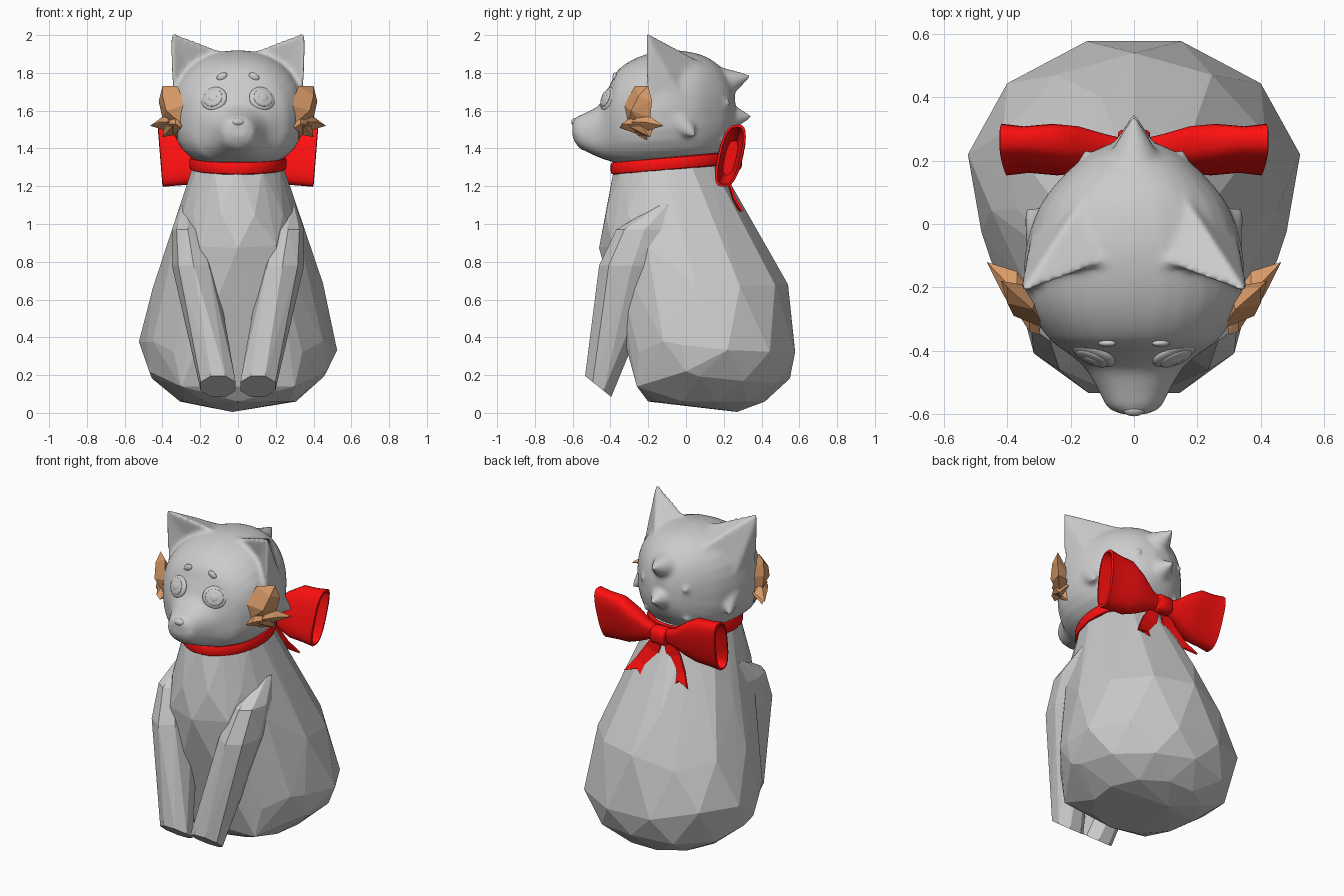
import bpy, bmesh, math, random
from mathutils import Vector, Matrix
from mathutils.bvhtree import BVHTree

if "Cube" in bpy.data.objects:
    bpy.data.objects.remove(bpy.data.objects["Cube"])

random.seed(4)


def material(name, rgb):
    m = bpy.data.materials.new(name)
    m.diffuse_color = (*rgb, 1)
    m.use_nodes = True
    m.node_tree.nodes["Principled BSDF"].inputs["Base Color"].default_value = m.diffuse_color
    return m


RED = material("red_ribbon", (1.0, 0.005, 0.005))
TAN = material("tan_fur", (0.70, 0.33, 0.14))


def finish(name, bm, mat=None, smooth=False, mirror=False):
    bmesh.ops.recalc_face_normals(bm, faces=bm.faces[:])
    for f in bm.faces:
        f.smooth = smooth
    me = bpy.data.meshes.new(name)
    bm.to_mesh(me)
    bm.free()
    ob = bpy.data.objects.new(name, me)
    bpy.context.collection.objects.link(ob)
    if mat:
        me.materials.append(mat)
    if mirror:
        ob.modifiers.new("mirror", 'MIRROR').use_mirror_merge = False
    return ob


def hull(bm, pts):
    vs = [bm.verts.new(p) for p in pts]
    r = bmesh.ops.convex_hull(bm, input=vs)
    dead = {v for v in r["geom_interior"] + r["geom_unused"] if isinstance(v, bmesh.types.BMVert)}
    bmesh.ops.delete(bm, geom=list(dead), context='VERTS')


def loft(bm, rings, closed=False):
    rows = [[bm.verts.new(p) for p in r] for r in rings]
    n = len(rows[0])
    pairs = list(zip(rows, rows[1:] + rows[:1])) if closed else list(zip(rows, rows[1:]))
    for a, b in pairs:
        for i in range(n):
            bm.faces.new((a[i], a[(i + 1) % n], b[(i + 1) % n], b[i]))
    if not closed:
        bm.faces.new(rows[0])
        bm.faces.new(rows[-1])


def oval(n, start=0.0, power=2.0):
    out = []
    for i in range(n):
        a = 2 * math.pi * (i + start) / n
        c, s = math.cos(a), math.sin(a)
        out.append((math.copysign(abs(c) ** (2 / power), c), math.copysign(abs(s) ** (2 / power), s)))
    return out


def smooth_rows(rows, n=4):
    # Catmull-Rom subdivision of a list of number tuples
    v = [Vector(r) for r in rows]
    v = [v[0]] + v + [v[-1]]
    out = []
    for a, b, c, d in zip(v, v[1:], v[2:], v[3:]):
        for i in range(n):
            t = i / n
            out.append(0.5 * (2 * b + (c - a) * t + (2 * a - 5 * b + 4 * c - d) * t * t
                              + (3 * b - a - 3 * c + d) * t ** 3))
    return out + [v[-1]]


def ball(bm, loc, size, rot=None, seg=20):
    m = Matrix.Translation(loc) @ (rot or Matrix()) @ Matrix.Diagonal((*size, 1))
    bmesh.ops.create_uvsphere(bm, u_segments=seg, v_segments=seg // 2, radius=1, matrix=m)


def spike(bm, base, tip, r):
    d = Vector(tip) - Vector(base)
    m = Matrix.Translation((Vector(base) + Vector(tip)) / 2) @ d.to_track_quat('Z', 'Y').to_matrix().to_4x4()
    bmesh.ops.create_cone(bm, cap_ends=True, segments=12, radius1=r, radius2=0.004, depth=d.length, matrix=m)


# body: faceted pear, rings of z, front y, back y, half width
bm = bmesh.new()
pts = [(-0.03, 0.27, 0.005)]
for k, (z, f, b, w) in enumerate([
        (0.06, -0.2, 0.43, 0.31), (0.19, -0.29, 0.55, 0.46), (0.35, -0.28, 0.595, 0.53),
        (0.65, -0.33, 0.54, 0.455), (0.88, -0.46, 0.42, 0.37), (1.05, -0.44, 0.32, 0.315),
        (1.3, -0.38, 0.17, 0.24), (1.4, -0.34, 0.13, 0.21)]):
    for c, s in oval(11, 0.25 + 0.5 * (k % 2)):
        j = random.uniform(-0.04, 0.04) if 0 < k < 5 else 0
        pts.append((w * c, (f + b) / 2 + (b - f) / 2 * s, z + j))
# haunch corners
for s in (-1, 1):
    pts += [(s * 0.34, -0.25, 0.32), (s * 0.45, -0.12, 0.38), (s * 0.3, -0.26, 0.14), (s * 0.47, 0.0, 0.22)]
hull(bm, pts)
finish("body", bm)

# front legs: cx, cy, cz, half width, half depth, slope of the section
bm = bmesh.new()
pts = []
for cx, cy, cz, hx, hy, sl in [(0.105, -0.465, 0.14, 0.1, 0.075, -0.8), (0.235, -0.285, 0.78, 0.115, 0.175, 0.0),
                               (0.265, -0.22, 0.97, 0.085, 0.15, 0.0), (0.27, -0.1, 1.10, 0.035, 0.05, 0.0)]:
    for c, s in oval(8, 0.0 if cz > 0.5 else 0.5):
        pts.append((cx + hx * c, cy + hy * s, cz + sl * hy * s))
hull(bm, pts)
finish("front_leg", bm, mirror=True)

# head: skull rings along y (y, top, bottom, half width), fused with ears and fur
bm = bmesh.new()
rings = []
section = [u if u[1] > 0 else v for u, v in zip(oval(28, 0, 2.2), oval(28, 0, 2.8))]
for y, t, b, w in smooth_rows([
        (-0.60, 1.55, 1.46, 0.045), (-0.575, 1.57, 1.415, 0.085), (-0.52, 1.595, 1.38, 0.115),
        (-0.455, 1.635, 1.35, 0.155), (-0.41, 1.72, 1.335, 0.205), (-0.36, 1.815, 1.32, 0.27),
        (-0.25, 1.885, 1.305, 0.335), (-0.1, 1.92, 1.305, 0.345), (0.05, 1.905, 1.32, 0.30),
        (0.15, 1.86, 1.36, 0.225), (0.22, 1.78, 1.44, 0.145), (0.26, 1.68, 1.52, 0.06)]):
    rings.append([(w * c, y, (t + b) / 2 + (t - b) / 2 * s) for c, s in section])
loft(bm, rings)
for s in (-1, 1):
    # ear: broad hollow-fronted pyramid running back into the crown
    tip, inner, outer, side, back, dent = [bm.verts.new((s * x, y, z)) for x, y, z in [
        (0.36, -0.22, 2.02), (0.06, -0.11, 1.905), (0.345, -0.215, 1.66), (0.325, -0.03, 1.68),
        (0.12, 0.15, 1.82), (0.25, -0.15, 1.81)]]
    for f in [(tip, inner, dent), (tip, dent, outer), (tip, outer, side), (tip, side, back), (tip, back, inner),
              (inner, back, side), (inner, side, outer), (inner, outer, dent)]:
        bm.faces.new(f)
    ball(bm, (s * 0.045, -0.545, 1.48), (0.055, 0.052, 0.04))
    spike(bm, (s * 0.25, -0.05, 1.55), (s * 0.345, 0.05, 1.465), 0.11)
    spike(bm, (s * 0.09, 0.08, 1.64), (s * 0.16, 0.24, 1.64), 0.13)
    spike(bm, (s * 0.09, 0.06, 1.47), (s * 0.15, 0.215, 1.44), 0.12)
ball(bm, (0, -0.54, 1.42), (0.05, 0.035, 0.03))
spike(bm, (0, 0.10, 1.72), (0, 0.345, 1.785), 0.15)
spike(bm, (0, 0.12, 1.56), (0, 0.35, 1.57), 0.15)
head = finish("head", bm, smooth=True)
rm = head.modifiers.new("fuse", 'REMESH')
rm.mode = 'VOXEL'
rm.voxel_size = 0.012
rm.use_smooth_shade = True
sm = head.modifiers.new("soften", 'SMOOTH')
sm.factor = 0.5
sm.iterations = 9

# face parts are set on the head surface
bpy.context.view_layer.update()
skin = BVHTree.FromObject(head, bpy.context.evaluated_depsgraph_get())


def on_face(x, z):
    loc = skin.ray_cast(Vector((x, -2, z)), Vector((0, 1, 0)))[0]
    return loc if loc else Vector((x, -0.4, z))


bm = bmesh.new()
p = on_face(0.13, 1.665)
turn = Matrix.Rotation(0.4, 4, 'Z') @ Matrix.Rotation(-0.35, 4, 'X')
out = turn.to_3x3() @ Vector((0, -1, 0))
for r, d, o in [(0.074, 0.022, -0.006), (0.054, 0.010, 0.010), (0.025, 0.006, 0.017)]:
    ball(bm, p + out * o, (r, d, r * 0.9), turn, 24)
finish("eye", bm, smooth=True, mirror=True)

bm = bmesh.new()
ball(bm, on_face(0.085, 1.78), (0.03, 0.012, 0.02), Matrix.Rotation(0.5, 4, 'Y'))
finish("brow_spot", bm, smooth=True, mirror=True)

bm = bmesh.new()
ball(bm, on_face(0, 1.54) + Vector((0, 0.014, 0)), (0.036, 0.022, 0.022))
finish("nose", bm, smooth=True)

# cheek tufts: one leaf block and faceted fur points
bm = bmesh.new()
hull(bm, [(0.28, -0.33, 1.63), (0.32, -0.27, 1.73), (0.40, -0.20, 1.73), (0.42, -0.18, 1.65), (0.40, -0.19, 1.56),
          (0.36, -0.20, 1.49), (0.29, -0.31, 1.52), (0.38, -0.29, 1.60), (0.40, -0.25, 1.68), (0.30, -0.2, 1.6)])
for tip, base in [((0.465, -0.12, 1.52), (0.37, -0.22, 1.54)), ((0.40, -0.19, 1.46), (0.345, -0.24, 1.52)),
                  ((0.31, -0.20, 1.43), (0.33, -0.25, 1.52)), ((0.30, -0.35, 1.51), (0.33, -0.27, 1.53))]:
    b = Vector(base)
    hull(bm, [tip] + [b + Vector((0.045 * dx, 0.07 * dy, 0.05 * dz)) for dx, dy, dz in
                      [(1, 0, 0), (-1, 0, 0), (0, 1, 0), (0, -1, 0), (0, 0, 1), (0, 0, -1)]])
finish("cheek_tuft", bm, TAN, mirror=True)

# collar: tilted band swept round the neck
bm = bmesh.new()
rings = []
for c, s in oval(48):
    rings.append([((0.238 + 0.02 * u) * c, -0.09 + (0.29 + 0.02 * u) * s, 1.32 + 0.025 * s + 0.034 * v)
                  for u, v in oval(10, 0.5, 3)])
loft(bm, rings, closed=True)
finish("collar", bm, RED, smooth=True)

# bow loops: puffed sleeves with hollow ends (x, z, half depth, half height)
bm = bmesh.new()
rings = []
for x, z, ry, rz in [(0.02, 1.33, 0.03, 0.04), (0.09, 1.335, 0.045, 0.06), (0.17, 1.35, 0.065, 0.11),
                     (0.25, 1.36, 0.068, 0.15), (0.34, 1.36, 0.058, 0.157), (0.41, 1.362, 0.066, 0.165),
                     (0.413, 1.362, 0.053, 0.152), (0.34, 1.36, 0.045, 0.142), (0.2, 1.35, 0.03, 0.09)]:
    rings.append([(x + 0.08 * rz * s, 0.235 + ry * c + 0.22 * rz * s, z + rz * s) for c, s in oval(24, 0, 2.8)])
loft(bm, rings)
finish("bow_loop", bm, RED, smooth=True, mirror=True)

# bow knot
bm = bmesh.new()
loft(bm, [[(x, 0.25 + r * c, 1.33 + r * 1.1 * s) for c, s in oval(16, 0.5, 2.8)]
          for x, r in [(-0.05, 0.04), (-0.04, 0.048), (0.04, 0.048), (0.05, 0.04)]])
finish("bow_knot", bm, RED, smooth=True)

# bow tails: curved ribbons with forked ends
bm = bmesh.new()
rows = []
for x, y, z, w, fork in [(0.03, 0.235, 1.31, 0.025, 0), (0.075, 0.235, 1.21, 0.045, 0),
                         (0.11, 0.26, 1.12, 0.06, 0), (0.145, 0.305, 1.04, 0.075, 0.05)]:
    rows.append([bm.verts.new((x + w * k, y - 0.5 * fork * (k == 0), z + 0.4 * w * k + fork * (k == 0)))
                 for k in (-1, 0, 1)])
for a, b in zip(rows, rows[1:]):
    for i in (0, 1):
        bm.faces.new((a[i], a[i + 1], b[i + 1], b[i]))
finish("bow_tail", bm, RED, mirror=True).modifiers.new("thickness", 'SOLIDIFY').thickness = 0.012

# smooth parts keep their sharp rims
for ob in bpy.data.objects:
    ob.select_set(ob.name in {"bow_loop", "bow_knot", "collar"})
bpy.context.view_layer.objects.active = bpy.data.objects["collar"]
bpy.ops.object.shade_smooth_by_angle(angle=math.radians(50))
